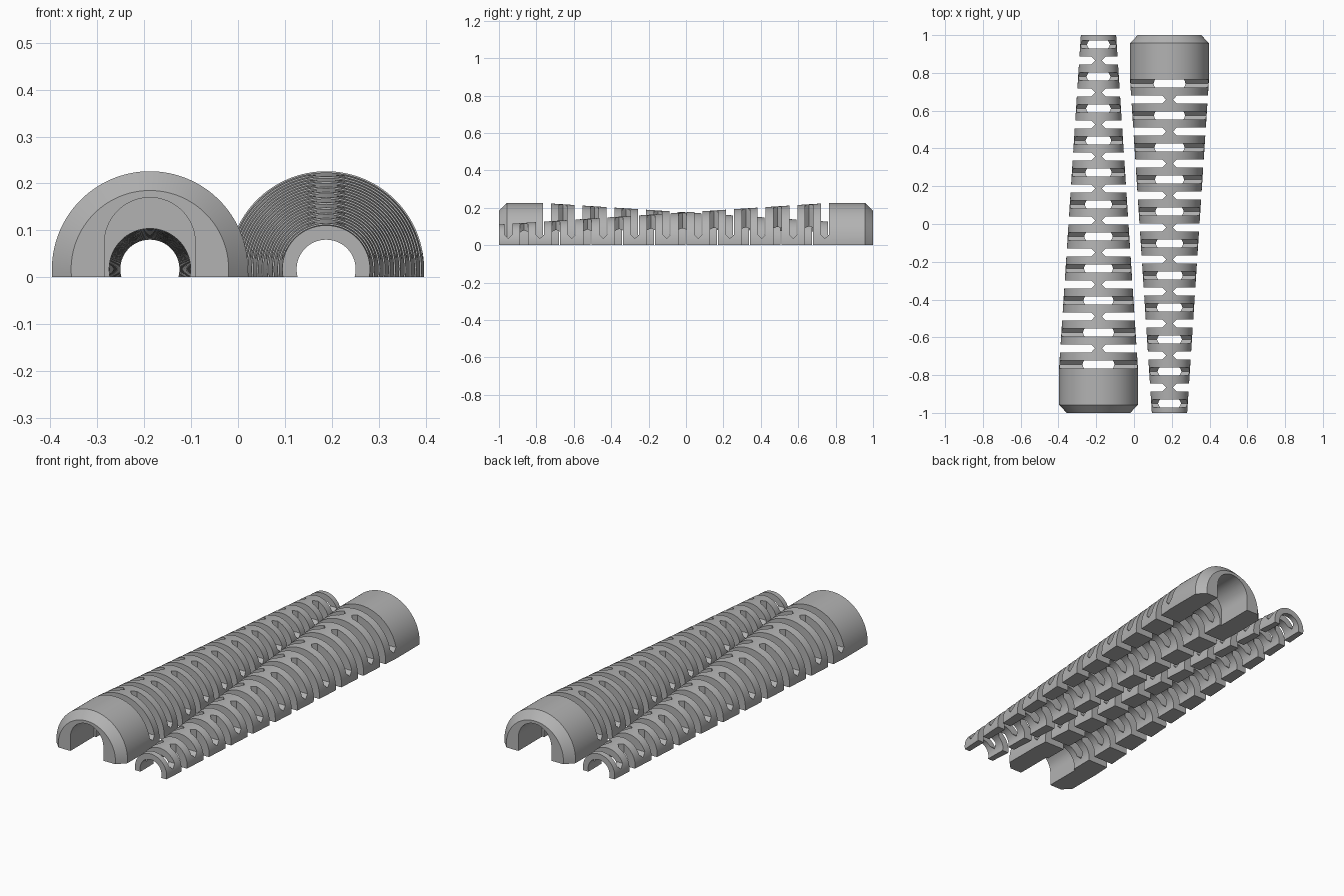
import bpy, bmesh, math

if "Cube" in bpy.data.objects:
    bpy.data.objects.remove(bpy.data.objects["Cube"], do_unlink=True)

AXIS_Z = 0.017      # height of the bore axis above the flat split face
CENTRE_X = 0.188    # sideways offset of each half
SEGMENTS = 64
PITCH = 0.1693
HALF_SLOT = 0.0215

grey = bpy.data.materials.new("rubber grey")
grey.use_nodes = True
grey.diffuse_color = (0.45, 0.45, 0.45, 1)
grey.node_tree.nodes["Principled BSDF"].inputs["Base Color"].default_value = (0.45, 0.45, 0.45, 1)


def arc(r, y):
    """Arc around the axis, ending on the split face at z = 0."""
    dip = math.asin(AXIS_Z / r)
    angles = [-dip + (math.pi + 2 * dip) * i / SEGMENTS for i in range(SEGMENTS + 1)]
    return [(r * math.cos(a), y, AXIS_Z + r * math.sin(a)) for a in angles]


def new_object(name, bm):
    bmesh.ops.recalc_face_normals(bm, faces=bm.faces)
    mesh = bpy.data.meshes.new(name)
    bm.to_mesh(mesh)
    bm.free()
    obj = bpy.data.objects.new(name, mesh)
    bpy.context.collection.objects.link(obj)
    return obj


def prism(bm, points, offset):
    """Extrude a closed outline along an offset vector."""
    a = [bm.verts.new(p) for p in points]
    b = [bm.verts.new([c + d for c, d in zip(p, offset)]) for p in points]
    bm.faces.new(a)
    bm.faces.new(b)
    for i in range(len(a)):
        j = (i + 1) % len(a)
        bm.faces.new((a[i], a[j], b[j], b[i]))


# Sleeve: chamfered cap, then a long taper, with a tapered bore
stations = [(-1, 0.168), (-0.957, 0.209), (-0.764, 0.209), (1, 0.0935)]
bm = bmesh.new()
rings = []
for y, outer in stations:
    bore = 0.063 + 0.024 * min(1, (1 - y) / 1.78)
    loop = arc(outer, y) + arc(bore, y)[::-1]
    rings.append([bm.verts.new(p) for p in loop])
count = len(rings[0])
for r0, r1 in zip(rings, rings[1:]):
    for i in range(count):
        j = (i + 1) % count
        bm.faces.new((r0[i], r0[j], r1[j], r1[i]))
for ring in (rings[0], rings[-1]):
    for i in range(SEGMENTS):
        bm.faces.new((ring[i], ring[i + 1], ring[count - 2 - i], ring[count - 1 - i]))
sleeve = new_object("left_strain_relief_half", bm)
sleeve.data.materials.append(grey)

# Cutters: pointed slots from above and from both sides, alternating
bm = bmesh.new()
for k in range(11):
    y = -0.743 + k * PITCH
    lo, hi = y - HALF_SLOT, y + HALF_SLOT
    prism(bm, [(-0.3, lo, 0.3), (-0.3, lo, 0.057), (-0.3, y, 0.036),
               (-0.3, hi, 0.057), (-0.3, hi, 0.3)], (0.6, 0, 0))
    if k < 10:
        y += PITCH / 2
        lo, hi = y - HALF_SLOT, y + HALF_SLOT
        for s in (-1, 1):
            prism(bm, [(s * 0.3, lo, -0.1), (s * 0.039, lo, -0.1), (s * 0.018, y, -0.1),
                       (s * 0.039, hi, -0.1), (s * 0.3, hi, -0.1)], (0, 0, 0.4))

# Cutter: arched recess in the cap
arch = [(0.097 * math.cos(math.pi * i / 32), -1.05, 0.073 + 0.097 * math.sin(math.pi * i / 32))
        for i in range(33)]
prism(bm, [(0.097, -1.05, -0.1)] + arch + [(-0.097, -1.05, -0.1)], (0, 0.25, 0))
cutter = new_object("slot_cutter", bm)
cutter.hide_render = True

cut = sleeve.modifiers.new("slots", 'BOOLEAN')
cut.operation = 'DIFFERENCE'
cut.solver = 'EXACT'
cut.object = cutter
bpy.context.view_layer.update()
evaluated = sleeve.evaluated_get(bpy.context.evaluated_depsgraph_get())
result = bpy.data.meshes.new_from_object(evaluated)
sleeve.modifiers.clear()
sleeve.data = result
bpy.data.objects.remove(cutter, do_unlink=True)

# Smooth curved walls, sharp slot edges
bpy.ops.object.select_all(action='DESELECT')
sleeve.select_set(True)
bpy.context.view_layer.objects.active = sleeve
bpy.ops.object.shade_smooth_by_angle(angle=math.radians(25))

# Matching half, turned end for end
sleeve.name = "right_strain_relief_half"
sleeve.location.x = -CENTRE_X
other = sleeve.copy()
other.name = "left_strain_relief_half"
other.location.x = CENTRE_X
other.rotation_euler.z = math.pi
bpy.context.collection.objects.link(other)
